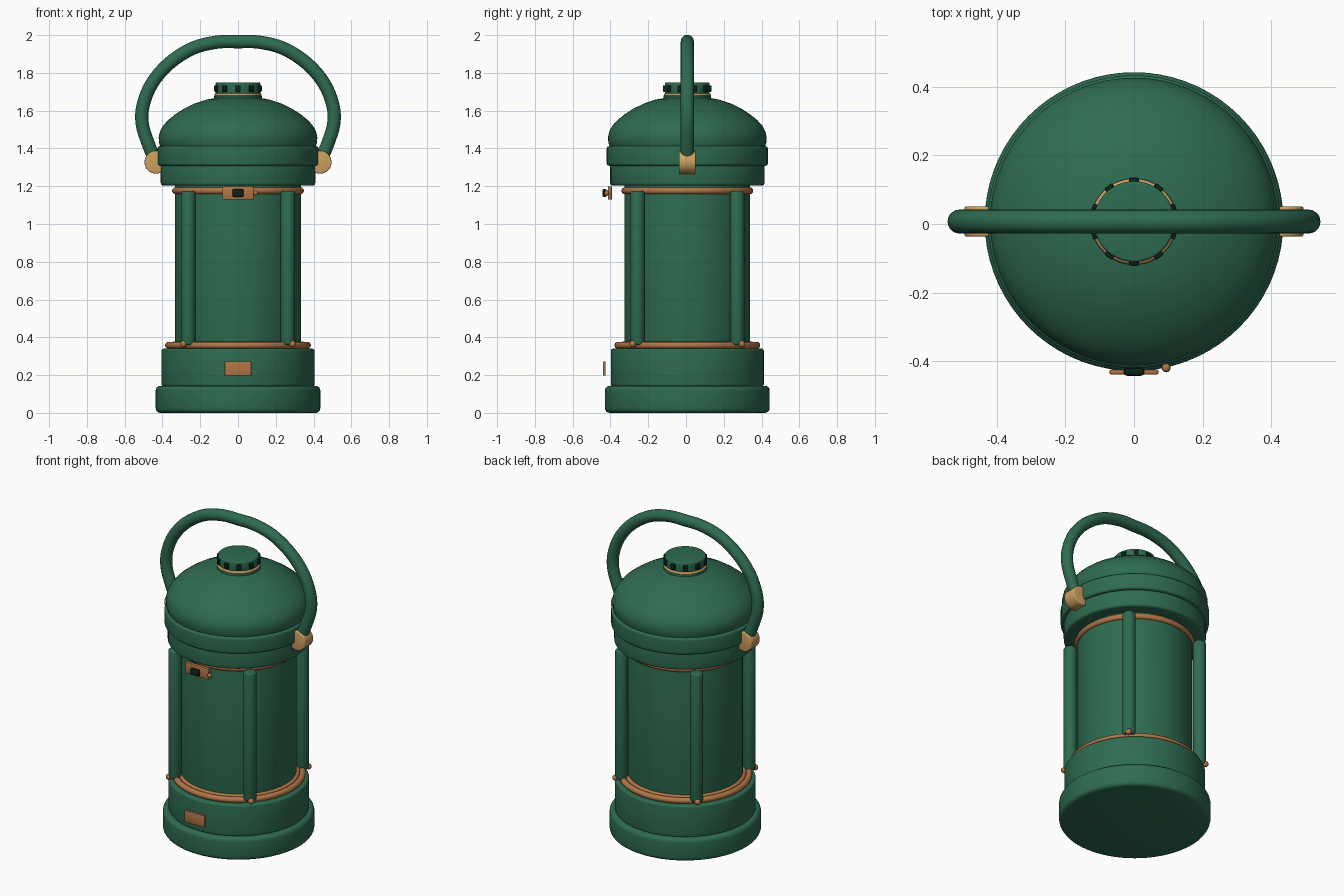
import bpy, bmesh, math
from mathutils import Matrix, Vector

if "Cube" in bpy.data.objects:
    bpy.data.objects.remove(bpy.data.objects["Cube"])

CY = 0.007  # lantern axis, set back a little by the plates on the front


def material(name, rgb):
    m = bpy.data.materials.new(name)
    m.diffuse_color = (*rgb, 1)
    m.use_nodes = True
    m.node_tree.nodes["Principled BSDF"].inputs["Base Color"].default_value = m.diffuse_color
    return m


GREEN = material("enamel green", (0.027, 0.147, 0.080))
COPPER = material("copper", (0.44, 0.18, 0.062))
BRASS = material("brass", (0.60, 0.35, 0.115))
DARK = material("dark green", (0.004, 0.017, 0.010))


def finish(name, bm, mat, angle=35):
    bmesh.ops.recalc_face_normals(bm, faces=bm.faces)
    me = bpy.data.meshes.new(name)
    bm.to_mesh(me)
    bm.free()
    me.materials.append(mat)
    ob = bpy.data.objects.new(name, me)
    bpy.context.collection.objects.link(ob)
    bpy.ops.object.select_all(action='DESELECT')
    ob.select_set(True)
    bpy.context.view_layer.objects.active = ob
    bpy.ops.object.shade_smooth_by_angle(angle=math.radians(angle))
    return ob


def lathe(name, profile, mat, segs=72):
    """Spin (radius, z) points around the lantern axis; radius 0 closes the ends."""
    bm = bmesh.new()
    vs = [bm.verts.new((r, 0, z)) for r, z in profile]
    es = [bm.edges.new(p) for p in zip(vs, vs[1:])]
    bmesh.ops.spin(bm, geom=vs + es, cent=(0, 0, 0), axis=(0, 0, 1),
                   angle=math.tau, steps=segs, use_duplicate=False)
    bmesh.ops.remove_doubles(bm, verts=bm.verts, dist=1e-5)
    bmesh.ops.translate(bm, verts=bm.verts, vec=(0, CY, 0))
    return finish(name, bm, mat)


def drum(name, r, z0, z1, bevel, mat):
    """Solid disc with rounded rims."""
    arc = [i * math.pi / 8 for i in range(5)]
    low = [(r - bevel + bevel * math.sin(a), z0 + bevel - bevel * math.cos(a)) for a in arc]
    high = [(r - bevel + bevel * math.cos(a), z1 - bevel + bevel * math.sin(a)) for a in arc]
    return lathe(name, [(0, z0)] + low + high + [(0, z1)], mat)


def ring(name, r, z, thick, mat):
    pts = [(r + thick * math.cos(i * math.tau / 12), z + thick * math.sin(i * math.tau / 12))
           for i in range(13)]
    return lathe(name, pts, mat)


def box(name, center, size, mat, bevel=0.0, turn=0.0):
    bm = bmesh.new()
    bmesh.ops.create_cube(bm, size=1, matrix=Matrix.Translation(center)
                          @ Matrix.Rotation(turn, 4, 'Z') @ Matrix.Diagonal((*size, 1)))
    if bevel:
        bmesh.ops.bevel(bm, geom=bm.edges[:], offset=bevel, segments=2, profile=0.5, affect='EDGES')
    return finish(name, bm, mat)


def cylinder(name, center, r, depth, mat, axis='Z', bevel=0.0, segs=24):
    bm = bmesh.new()
    turn = Matrix.Rotation(math.pi / 2, 4, 'X') if axis == 'Y' else Matrix()
    bmesh.ops.create_cone(bm, cap_ends=True, segments=segs, radius1=r, radius2=r, depth=depth,
                          matrix=Matrix.Translation(center) @ turn)
    if bevel:
        rims = [e for e in bm.edges if any(len(f.verts) > 4 for f in e.link_faces)]
        bmesh.ops.bevel(bm, geom=rims, offset=bevel, segments=3, profile=0.5, affect='EDGES')
    return finish(name, bm, mat)


def ball(name, center, r, mat):
    bm = bmesh.new()
    bmesh.ops.create_uvsphere(bm, u_segments=16, v_segments=10, radius=r,
                              matrix=Matrix.Translation(center))
    return finish(name, bm, mat)


# base and chimney
drum("base_foot", 0.436, 0.0, 0.143, 0.025, GREEN)
drum("base_body", 0.405, 0.14, 0.34, 0.012, GREEN)
ring("base_ring", 0.368, 0.358, 0.018, COPPER)
ring("chimney_lower_ring", 0.338, 0.365, 0.014, COPPER)
drum("chimney", 0.333, 0.33, 1.21, 0.005, GREEN)
ring("chimney_upper_ring", 0.331, 1.176, 0.018, COPPER)

# four guard posts with small feet
for i in range(4):
    a = math.radians(45 + 90 * i)
    x, y = 0.373 * math.cos(a), 0.373 * math.sin(a) + CY
    cylinder("guard_post", (x, y, 0.767), 0.038, 0.815, GREEN, bevel=0.012)
    ball("post_rivet", (0.408 * math.cos(a), 0.408 * math.sin(a) + CY, 0.365), 0.018, COPPER)

# lid
drum("lid_skirt", 0.409, 1.203, 1.315, 0.015, GREEN)
drum("lid_band", 0.427, 1.308, 1.412, 0.014, GREEN)
lathe("lid_dome", [(0, 1.40), (0.408, 1.40), (0.418, 1.43), (0.420, 1.46), (0.413, 1.49),
                   (0.397, 1.52), (0.370, 1.55), (0.333, 1.58), (0.287, 1.61), (0.232, 1.637),
                   (0.170, 1.658), (0.10, 1.671), (0, 1.675)], GREEN)

# vent cap on top
drum("cap_neck", 0.126, 1.655, 1.68, 0.004, GREEN)
ring("cap_ring", 0.114, 1.682, 0.011, BRASS)
drum("cap", 0.118, 1.685, 1.75, 0.008, GREEN)
for i in range(10):
    a = math.pi / 2 + i * math.tau / 10
    box("cap_vent", (0.119 * math.cos(a), 0.119 * math.sin(a) + CY, 1.717),
        (0.02, 0.028, 0.034), DARK, 0.004, a)

# carrying handle, swept along half a path and its mirror
half = [(0.44, 1.34), (0.477, 1.43), (0.507, 1.53), (0.502, 1.63), (0.455, 1.745),
        (0.365, 1.85), (0.24, 1.93), (0.11, 1.963)]
path = half + [(0, 1.965)] + [(-x, z) for x, z in reversed(half)]
pts = [Vector((x, CY, z)) for x, z in path]
ext = [2 * pts[0] - pts[1]] + pts + [2 * pts[-1] - pts[-2]]
smooth = []
for p0, p1, p2, p3 in zip(ext, ext[1:], ext[2:], ext[3:]):
    for k in range(4):
        t = k / 4
        smooth.append(0.5 * (2 * p1 + (p2 - p0) * t + (2 * p0 - 5 * p1 + 4 * p2 - p3) * t * t
                             + (3 * p1 - p0 - 3 * p2 + p3) * t ** 3))
smooth.append(pts[-1])
bm = bmesh.new()
loops = []
for i, p in enumerate(smooth):
    d = (smooth[min(i + 1, len(smooth) - 1)] - smooth[max(i - 1, 0)]).normalized()
    side = Vector((0, 1, 0))
    up = d.cross(side)
    loops.append([bm.verts.new(p + 0.035 * (math.cos(a) * side + math.sin(a) * up))
                  for a in (j * math.tau / 20 for j in range(20))])
for l0, l1 in zip(loops, loops[1:]):
    for j in range(20):
        k = (j + 1) % 20
        bm.faces.new((l0[j], l0[k], l1[k], l1[j]))
bm.faces.new(loops[0])
bm.faces.new(loops[-1])
finish("handle", bm, GREEN)

# handle brackets
for s in (-1, 1):
    cylinder("handle_bracket", (s * 0.434, CY, 1.327), 0.061, 0.088, BRASS, 'Y', 0.006, 32)

# front latch and nameplate
box("latch_plate", (0, -0.403, 1.164), (0.165, 0.022, 0.07), COPPER, 0.004)
cylinder("latch_stem", (0, -0.418, 1.164), 0.014, 0.02, DARK, 'Y')
box("latch_knob", (0, -0.431, 1.164), (0.06, 0.024, 0.042), DARK, 0.009)
ball("latch_rivet", (0.094, -0.42, 1.164), 0.013, COPPER)
box("nameplate", (0, -0.432, 0.235), (0.142, 0.014, 0.075), COPPER, 0.003)
